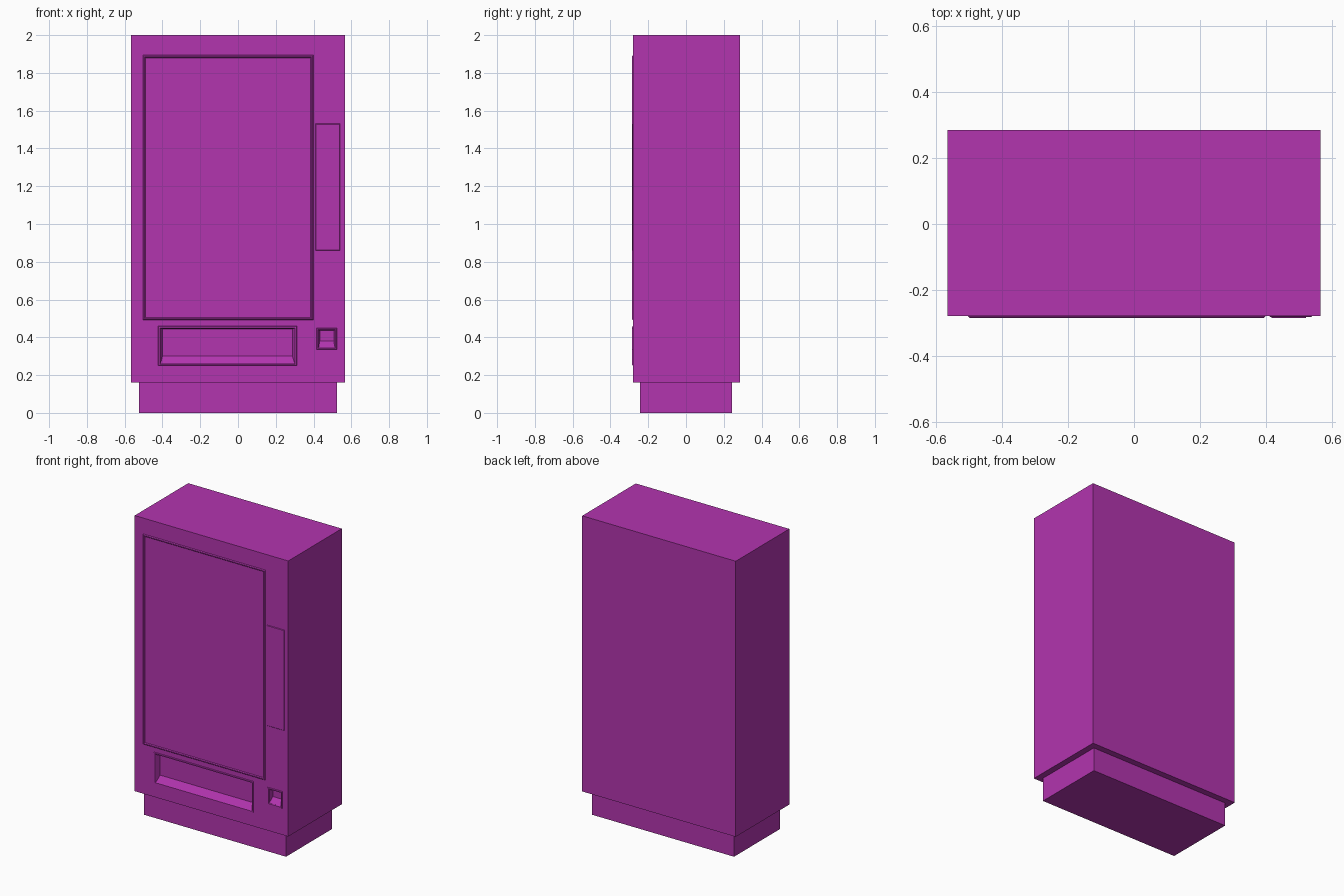
import bpy
import bmesh

if "Cube" in bpy.data.objects:
    bpy.data.objects.remove(bpy.data.objects["Cube"])

paint = bpy.data.materials.new("magenta_paint")
paint.diffuse_color = (0.45, 0.035, 0.43, 1)
paint.use_nodes = True
paint.node_tree.nodes["Principled BSDF"].inputs["Base Color"].default_value = paint.diffuse_color


def loft(name, loops, ring=False):
    """Join rectangles (x0, x1, z0, z1, y) in order; cap the ends or close as a ring."""
    bm = bmesh.new()
    rows = [[bm.verts.new(p) for p in
             ((x0, y, z0), (x1, y, z0), (x1, y, z1), (x0, y, z1))]
            for x0, x1, z0, z1, y in loops]
    n = len(rows)
    for i in range(n if ring else n - 1):
        a, b = rows[i], rows[(i + 1) % n]
        for k in range(4):
            m = (k + 1) % 4
            bm.faces.new((a[k], a[m], b[m], b[k]))
    if not ring:
        bm.faces.new(rows[0])
        bm.faces.new(rows[-1])
    bmesh.ops.recalc_face_normals(bm, faces=bm.faces)
    mesh = bpy.data.meshes.new(name)
    bm.to_mesh(mesh)
    bm.free()
    mesh.materials.append(paint)
    obj = bpy.data.objects.new(name, mesh)
    bpy.context.collection.objects.link(obj)
    return obj


def inset(r, d, y):
    return (r[0] + d, r[1] - d, r[2] + d, r[3] - d, y)


def frame(name, rect, width, bevel, front):
    """Raised border with sloping sides around a rectangle."""
    return loft(name, [inset(rect, 0, -0.279), inset(rect, bevel, front),
                       inset(rect, width - bevel, front),
                       inset(rect, width, -0.279)], ring=True)


def cut(body, rect, back, depth):
    """Tapered recess in the front of the body."""
    cutter = loft("recess_cutter", [(*rect, -0.30), (*rect, -0.28),
                                    (*back, -0.28 + depth)])
    cutter.hide_render = True
    mod = body.modifiers.new("recess", 'BOOLEAN')
    mod.operation = 'DIFFERENCE'
    mod.solver = 'EXACT'
    mod.object = cutter
    bpy.context.view_layer.objects.active = body
    bpy.ops.object.modifier_apply(modifier=mod.name)
    bpy.data.objects.remove(cutter)


# Cabinet and plinth
cabinet = loft("cabinet", [(-0.567, 0.567, 0.16, 2.0, -0.28),
                           (-0.567, 0.567, 0.16, 2.0, 0.285)])
loft("plinth", [(-0.525, 0.525, 0, 0.16, -0.243),
                (-0.525, 0.525, 0, 0.16, 0.243)])

# Delivery bay and coin return, both with sloping floors
cut(cabinet, (-0.41, 0.30, 0.262, 0.448), (-0.40, 0.288, 0.30, 0.444), 0.03)
cut(cabinet, (0.427, 0.513, 0.347, 0.438), (0.433, 0.507, 0.38, 0.435), 0.03)
frame("delivery_frame", (-0.423, 0.312, 0.25, 0.46), 0.013, 0.003, -0.285)
frame("coin_return_frame", (0.415, 0.525, 0.335, 0.45), 0.012, 0.003, -0.285)

# Window border and control panel
frame("window_frame", (-0.505, 0.40, 0.49, 1.895), 0.016, 0.006, -0.285)
panel = (0.41, 0.542, 0.858, 1.532)
loft("control_panel", [inset(panel, 0, -0.279), inset(panel, 0.004, -0.283)])
